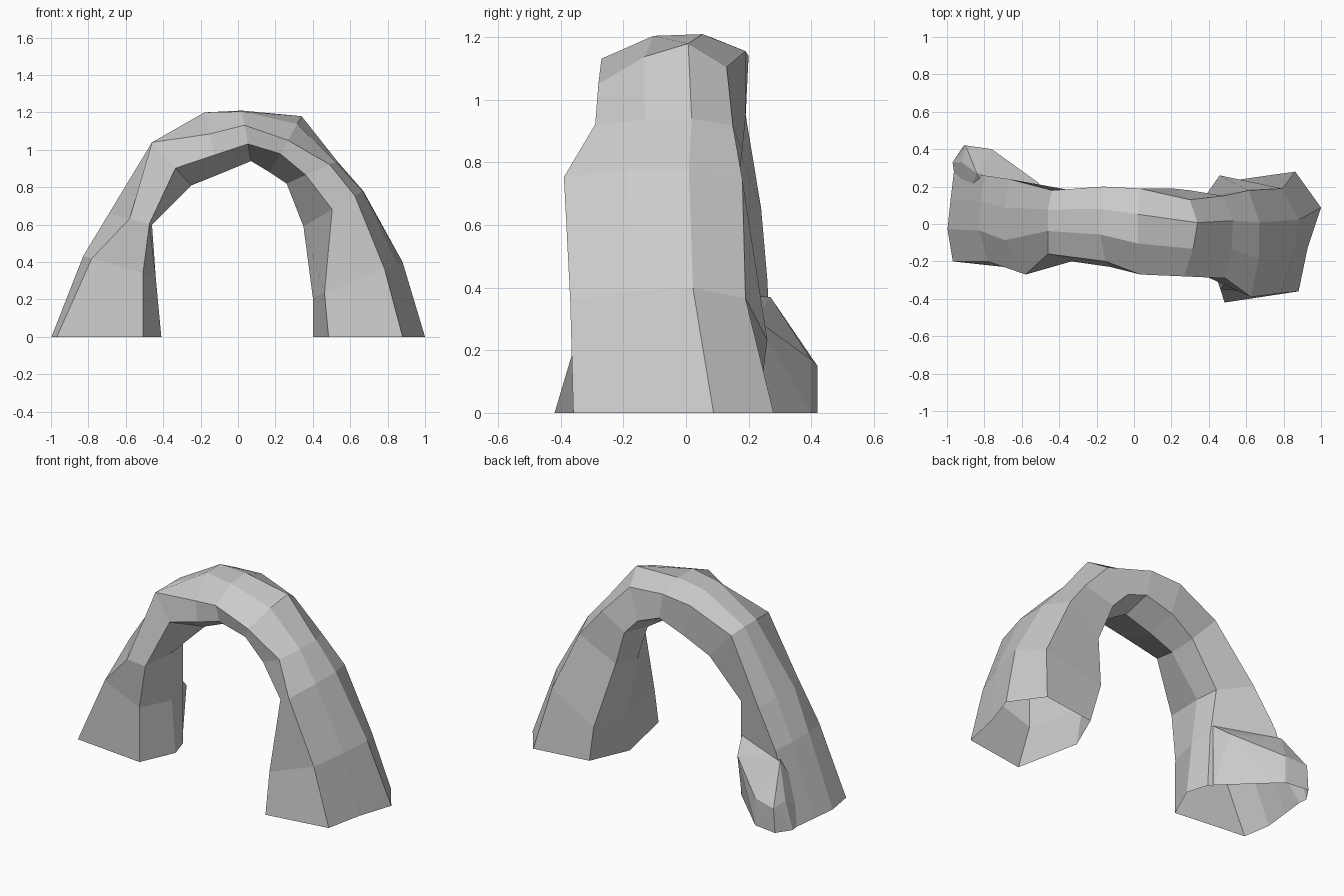
import bpy, bmesh
from mathutils import Vector

if "Cube" in bpy.data.objects:
    bpy.data.objects.remove(bpy.data.objects["Cube"])

# stations along the arch, left foot to right foot:
# outer x,z | inner x,z | front y outer,inner | back y outer,inner |
# inner-to-outer fractions: front edge, front inner edge, ridge, back edge, back inner edge
STATIONS = [
    (-.98, .00, -.41, .00, -.20, -.25, .28, .10, .98, .17, 1.03, .97, .07),
    (-.82, .43, -.44, .32, -.20, -.25, .26, .11, .90, .18, 1.02, .95, .05),
    (-.69, .66, -.46, .60, -.27, -.24, .24, .14, .52, .06, 1.00, .90, .08),
    (-.46, 1.04, -.25, .81, -.16, -.20, .18, .17, 1.0, .40, 1.00, .90, .15),
    (-.18, 1.20, -.10, .87, -.20, -.23, .20, .19, .65, .31, 1.00, .82, .20),
    (.02, 1.21, .07, .94, -.27, -.26, .19, .18, .71, .34, .98, .80, .20),
    (.34, 1.18, .17, .88, -.28, -.25, .13, .19, .57, .33, .86, .75, .20),
    (.53, .94, .26, .82, -.29, -.27, .15, .18, .85, .38, .97, .80, .15),
    (.67, .78, .35, .59, -.39, -.30, .18, .15, .86, .48, .99, .82, .10),
    (.88, .40, .40, .21, -.37, -.35, .19, .26, .80, .13, .94, .82, .12),
    (1.0, .00, .40, .00, -.36, -.42, .28, .23, .80, .14, .88, .77, .18),
]


def finish(name, bm):
    bmesh.ops.recalc_face_normals(bm, faces=bm.faces)
    mesh = bpy.data.meshes.new(name)
    bm.to_mesh(mesh)
    bm.free()
    obj = bpy.data.objects.new(name, mesh)
    bpy.context.collection.objects.link(obj)
    return obj


def ring(bm, station):
    ox, oz, ix, iz, fo, fi, bo, bi, ua, ug, ub, ud, ue = station
    outer, inner = Vector((ox, 0, oz)), Vector((ix, 0, iz))
    # seven-sided section: fraction outward, y
    section = [(ua, fo), (ub, fo + .36 * (bo - fo)), (1, fo + .7 * (bo - fo)),
               (ud, bo), (ue, bi), (0, fi + .62 * (bi - fi)), (ug, fi)]
    verts = []
    for u, y in section:
        p = inner.lerp(outer, u)
        verts.append(bm.verts.new((p.x, y, max(p.z, 0))))
    return verts


def hull(name, points):
    bm = bmesh.new()
    for p in points:
        bm.verts.new(p)
    bmesh.ops.convex_hull(bm, input=bm.verts)
    return finish(name, bm)


# rock arch lofted through the stations
bm = bmesh.new()
rings = [ring(bm, s) for s in STATIONS]
for a, b in zip(rings, rings[1:]):
    for i in range(len(a)):
        j = (i + 1) % len(a)
        bm.faces.new((a[i], a[j], b[j], b[i]))
bm.faces.new(rings[0])
bm.faces.new(rings[-1])
arch = finish("rock_arch", bm)

# boulder bulge at the back of the left foot
bulge = hull("left_foot_bulge", [
    (-.97, .33, 0), (-.91, .42, 0), (-.76, .40, 0), (-.47, .12, 0),
    (-.92, .33, .17), (-.90, .42, .15), (-.76, .40, .17), (-.51, .22, .30),
    (-.84, .27, .37), (-.47, .12, .38), (-.93, .05, 0), (-.55, .05, 0),
    (-.70, .05, .38)])

# fuse the bulge into the arch
mod = arch.modifiers.new("fuse", 'BOOLEAN')
mod.operation = 'UNION'
mod.solver = 'EXACT'
mod.object = bulge
bpy.context.view_layer.update()
graph = bpy.context.evaluated_depsgraph_get()
fused = bpy.data.meshes.new_from_object(arch.evaluated_get(graph))
arch.modifiers.clear()
bpy.data.objects.remove(bulge)

# the feet are open underneath
bm = bmesh.new()
bm.from_mesh(fused)
base = [f for f in bm.faces if all(v.co.z < 1e-4 for v in f.verts)]
bmesh.ops.delete(bm, geom=base, context='FACES')
bm.to_mesh(fused)
bm.free()
arch.data = fused
